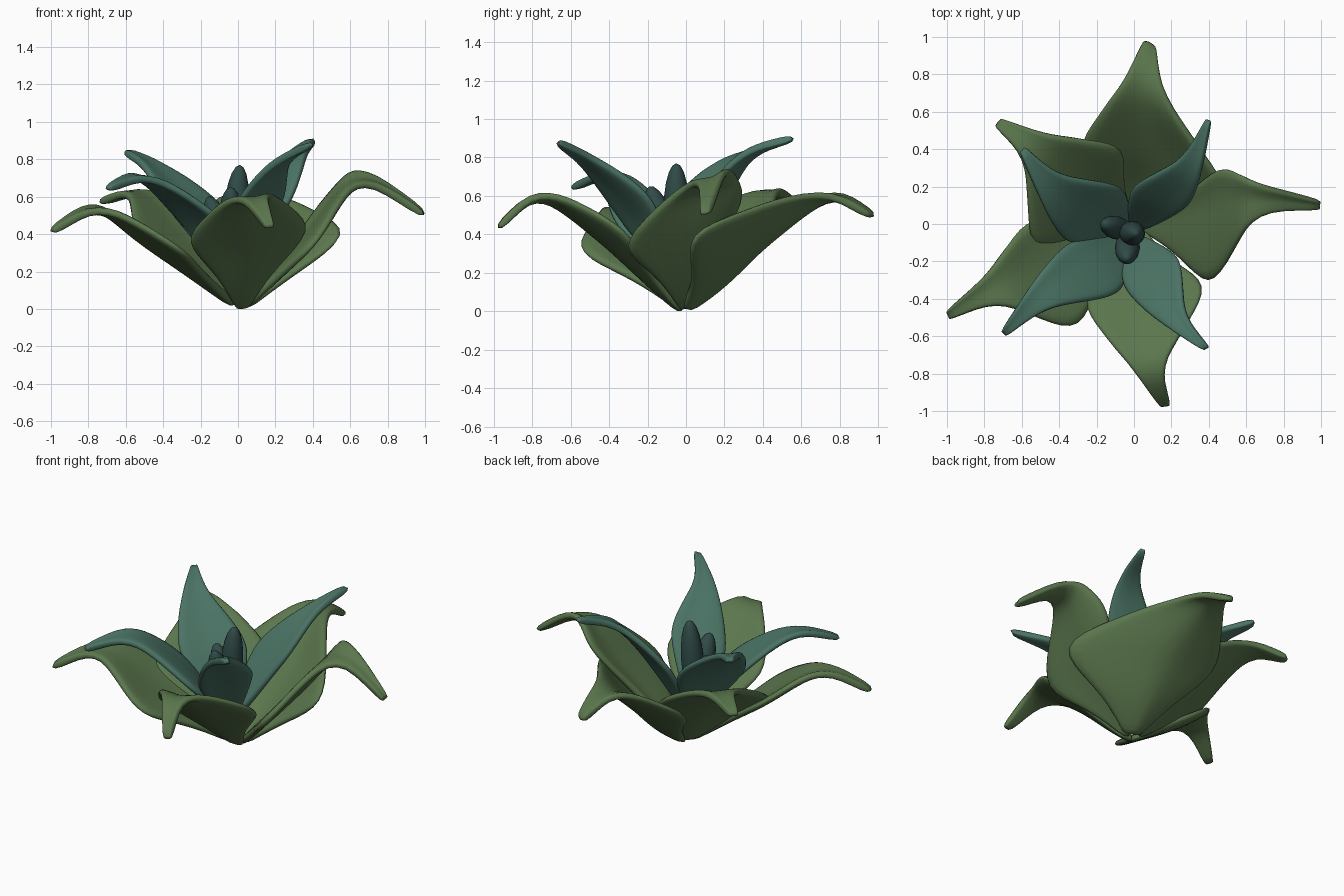
import bpy, math
from mathutils import Vector as V

if "Cube" in bpy.data.objects:
    bpy.data.objects.remove(bpy.data.objects["Cube"])

def material(name, rgb):
    m = bpy.data.materials.new(name)
    m.diffuse_color = (*rgb, 1)
    m.use_nodes = True
    m.node_tree.nodes["Principled BSDF"].inputs["Base Color"].default_value = m.diffuse_color
    return m

outer_green = material("outer_green", (0.105, 0.185, 0.075))
inner_teal = material("inner_teal", (0.07, 0.175, 0.13))
bud_dark = material("bud_dark", (0.03, 0.07, 0.065))

def sample(keys, t):
    """Catmull-Rom through (t, value) keys."""
    n = len(keys)
    i = max(k for k in range(n - 1) if keys[k][0] <= t + 1e-9)
    t0, p1 = keys[i]
    t1, p2 = keys[i + 1]
    p0 = keys[i - 1][1] if i else p1 * 2 - p2
    p3 = keys[i + 2][1] if i + 2 < n else p2 * 2 - p1
    s = (t - t0) / (t1 - t0)
    return 0.5 * (p1 * 2 + (p2 - p0) * s + (p0 * 2 - p1 * 5 + p2 * 4 - p3) * s * s
                  + (p1 * 3 - p0 - p2 * 3 + p3) * s ** 3)

def leaf(name, base, mid, peak, tip, edge_a, edge_b, widths, thick, sag, mat):
    """Curved blade: midrib spline, with two shoulder points setting the width and cupping."""
    mid = V(mid)
    rib = list(zip((0, 0.42, 0.78, 1), (V(base), mid, V(peak), V(tip))))
    offs = (V(edge_a) - mid, V(edge_b) - mid)
    rows, cols = 12, 6
    verts, faces = [], []
    for r in range(rows + 1):
        t = r / rows
        c, w = sample(rib, t), sample(widths, t)
        c.z -= sag * math.sin(math.pi * min(t / 0.42, 1))
        for k in range(cols + 1):
            u = 2 * k / cols - 1
            o = offs[0] if u < 0 else offs[1]
            a = abs(u)
            verts.append(c + V((o.x * a, o.y * a, o.z * a * (0.4 + 0.6 * a))) * w)
    for r in range(rows):
        for k in range(cols):
            i = r * (cols + 1) + k
            faces.append((i, i + 1, i + cols + 2, i + cols + 1))
    me = bpy.data.meshes.new(name)
    me.from_pydata([tuple(v) for v in verts], [], faces)
    me.materials.append(mat)
    me.polygons.foreach_set("use_smooth", [True] * len(faces))
    ob = bpy.data.objects.new(name, me)
    bpy.context.collection.objects.link(ob)
    s = ob.modifiers.new("thickness", "SOLIDIFY")
    s.thickness, s.offset = thick, 0
    b = ob.modifiers.new("rounding", "SUBSURF")
    b.levels = b.render_levels = 1
    return ob

# Outer rosette of five broad drooping leaves (last value: sag of the lower midrib)
OUTER_W = [(0, 0.08), (0.2, 0.46), (0.42, 1.03), (0.6, 0.7), (0.78, 0.29), (0.92, 0.14), (1, 0.08)]
outer = [
    ("outer_leaf_back", (0.02, 0.01, 0.01), (0.1, 0.38, 0.32), (0.05, 0.75, 0.59), (0.08, 0.98, 0.49),
     (0.56, 0.04, 0.40), (-0.28, 0.40, 0.39), 0.025),
    ("outer_leaf_right", (0.03, 0.0, 0.01), (0.39, 0.01, 0.40), (0.65, 0.13, 0.69), (1.0, 0.10, 0.50),
     (0.40, -0.31, 0.34), (0.45, 0.29, 0.57), 0.01),
    ("outer_leaf_front", (0.02, -0.02, 0.0), (0.04, -0.4, 0.34), (0.07, -0.76, 0.59), (0.17, -0.98, 0.43),
     (-0.26, -0.41, 0.36), (0.37, -0.33, 0.42), 0.01),
    ("outer_leaf_front_left", (-0.02, -0.02, 0.02), (-0.42, -0.23, 0.31), (-0.75, -0.34, 0.53),
     (-1.0, -0.49, 0.41), (-0.54, 0.02, 0.39), (-0.30, -0.54, 0.31), 0.0),
    ("outer_leaf_back_left", (-0.02, 0.02, 0.03), (-0.29, 0.2, 0.37), (-0.52, 0.42, 0.61),
     (-0.73, 0.55, 0.57), (-0.07, 0.40, 0.42), (-0.52, -0.13, 0.36), 0.0),
]
for n, base, mid, peak, tip, ea, eb, sag in outer:
    leaf(n, base, mid, peak, tip, ea, eb, OUTER_W, 0.042, sag, outer_green)

# Inner ring of four narrower upright leaves
INNER_W = [(0, 0.35), (0.2, 0.75), (0.42, 1.02), (0.6, 0.78), (0.78, 0.42), (0.92, 0.2), (1, 0.1)]
BASE = V((-0.02, -0.05, 0.22))
inner = [
    ("inner_leaf_back_right", (0.16, 0.14, 0.56), (0.31, 0.32, 0.81), (0.40, 0.56, 0.90),
     (0.0, 0.20, 0.56), (0.29, 0.10, 0.60)),
    ("inner_leaf_back_left", (-0.23, 0.05, 0.51), (-0.45, 0.20, 0.75), (-0.60, 0.40, 0.84),
     (-0.08, 0.20, 0.54), (-0.36, -0.09, 0.53)),
    ("inner_leaf_front_left", (-0.22, -0.23, 0.49), (-0.50, -0.39, 0.70), (-0.70, -0.59, 0.64),
     (-0.36, -0.11, 0.53), (-0.09, -0.37, 0.47)),
    ("inner_leaf_front_right", (0.09, -0.26, 0.53), (0.21, -0.50, 0.77), (0.39, -0.67, 0.88),
     (-0.05, -0.34, 0.48), (0.24, -0.19, 0.59)),
]
for n, mid, peak, tip, ea, eb in inner:
    d = V(mid) - BASE
    base = BASE + V((d.x, d.y, 0)) * 0.2
    leaf(n, base, mid, peak, tip, ea, eb, INNER_W, 0.04, 0.0, inner_teal)

# Centre buds, elongated and leaning outward
def bud(name, bottom, top, radius):
    a, b = V(bottom), V(top)
    bpy.ops.mesh.primitive_uv_sphere_add(segments=16, ring_count=10, location=(a + b) / 2)
    ob = bpy.context.object
    ob.name = name
    ob.scale = (radius, radius, (b - a).length / 2)
    ob.rotation_mode = "QUATERNION"
    ob.rotation_quaternion = (b - a).to_track_quat("Z", "Y")
    ob.data.materials.append(bud_dark)
    bpy.ops.object.shade_smooth()

bud("bud_tall", (-0.03, -0.05, 0.28), (0.01, -0.05, 0.77), 0.067)
bud("bud_front", (-0.03, -0.06, 0.28), (-0.04, -0.19, 0.65), 0.067)
bud("bud_left", (-0.03, -0.04, 0.28), (-0.16, 0.0, 0.60), 0.062)
